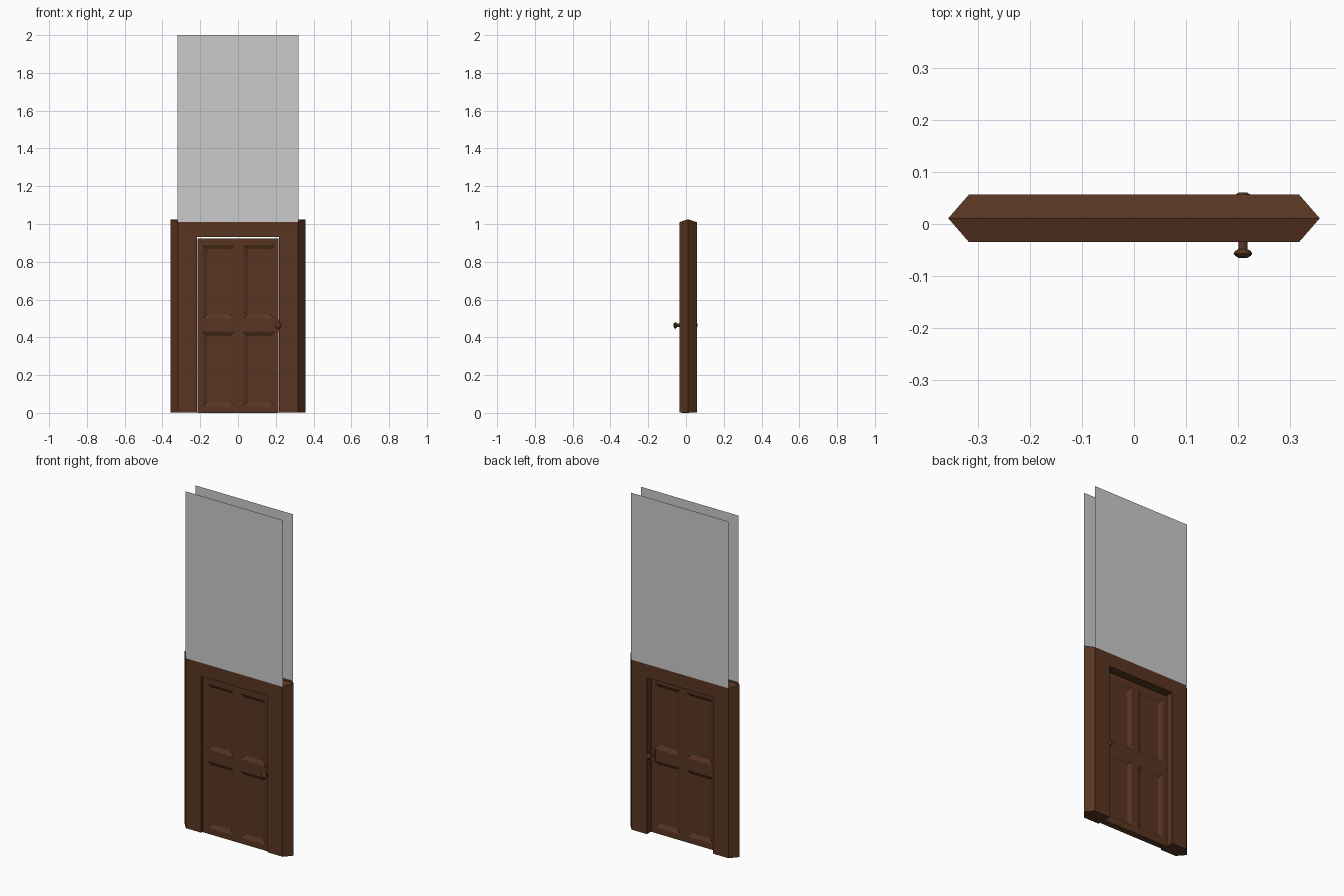
import bpy, bmesh, math

if "Cube" in bpy.data.objects:
    bpy.data.objects.remove(bpy.data.objects["Cube"])

Y_FRONT, Y_RIDGE, Y_BACK = -0.035, 0.011, 0.057
brown = bpy.data.materials.new("dark_wood")
brown.diffuse_color = (0.10, 0.036, 0.016, 1)
brown.use_nodes = True
brown.node_tree.nodes["Principled BSDF"].inputs["Base Color"].default_value = brown.diffuse_color


def finish(bm, name, mat=brown, fix_normals=True):
    if fix_normals:
        bmesh.ops.recalc_face_normals(bm, faces=bm.faces)
    mesh = bpy.data.meshes.new(name)
    bm.to_mesh(mesh)
    bm.free()
    obj = bpy.data.objects.new(name, mesh)
    bpy.context.collection.objects.link(obj)
    if mat:
        mesh.materials.append(mat)
    return obj


def box(name, x0, x1, y0, y1, z0, z1):
    bm = bmesh.new()
    bmesh.ops.create_cube(bm, size=1)
    for v in bm.verts:
        v.co = ((x0 + x1) / 2 + v.co.x * (x1 - x0),
                (y0 + y1) / 2 + v.co.y * (y1 - y0),
                (z0 + z1) / 2 + v.co.z * (z1 - z0))
    return finish(bm, name)


# door frame: pointed profile (half width, y, top height) swept up, over and down
profile = [(0.217, Y_FRONT, 0.93), (0.318, Y_FRONT, 1.01), (0.358, Y_RIDGE, 1.025),
           (0.318, Y_BACK, 1.01), (0.217, Y_BACK, 0.93)]
bm = bmesh.new()
stations = []
for side, top in ((-1, 0), (-1, 1), (1, 1), (1, 0)):
    stations.append([bm.verts.new((side * w, y, z if top else 0.002)) for w, y, z in profile])
n = len(profile)
for a, b in zip(stations, stations[1:]):
    for i in range(n):
        j = (i + 1) % n
        bm.faces.new((a[i], a[j], b[j], b[i]))
bm.faces.new(stations[0])
bm.faces.new(stations[-1])
finish(bm, "door_frame")

# door leaf: gridded faces, four sunken bevelled panels on each side
D0, D1 = -0.021, 0.016
xs = [-0.215, -0.185, -0.017, 0.03, 0.195, 0.215]
zs = [0.0, 0.035, 0.43, 0.50, 0.89, 0.924]
bm = bmesh.new()
grid = [[bm.verts.new((x, D0, z)) for z in zs] for x in xs]
for i in range(5):
    for k in range(5):
        bm.faces.new((grid[i][k], grid[i + 1][k], grid[i + 1][k + 1], grid[i][k + 1]))
ext = bmesh.ops.extrude_face_region(bm, geom=bm.faces[:], use_keep_orig=True)
for v in ext["geom"]:
    if isinstance(v, bmesh.types.BMVert):
        v.co.y = D1
bmesh.ops.recalc_face_normals(bm, faces=bm.faces)


def is_panel(f):
    c = f.calc_center_median()
    in_x = xs[1] < c.x < xs[2] or xs[3] < c.x < xs[4]
    in_z = zs[1] < c.z < zs[2] or zs[3] < c.z < zs[4]
    return in_x and in_z and abs(f.normal.y) > 0.9


bmesh.ops.inset_individual(bm, faces=[f for f in bm.faces if is_panel(f)],
                           thickness=0.032, depth=-0.012)
finish(bm, "door_leaf", fix_normals=False)

# lock plates and turned knobs on both faces
KX, KZ, SEG = 0.21, 0.463, 16
knob = [(0.0, 0.009), (0.026, 0.009), (0.029, 0.015), (0.034, 0.018),
        (0.038, 0.015), (0.042, 0.008)]
for label, face, s in (("front", D0, -1), ("back", D1, 1)):
    ya, yb = sorted((face, face + s * 0.003))
    box(label + "_lock_plate", 0.19, 0.2165, ya, yb, 0.43, 0.495)
    bm = bmesh.new()
    rings = []
    for d, r in knob:
        rings.append([bm.verts.new((KX + r * math.cos(2 * math.pi * i / SEG),
                                    face + s * d * 1.06,
                                    KZ + r * math.sin(2 * math.pi * i / SEG)))
                      for i in range(SEG)])
    for a, b in zip(rings, rings[1:]):
        for i in range(SEG):
            j = (i + 1) % SEG
            bm.faces.new((a[i], a[j], b[j], b[i]))
    bm.faces.new(rings[0])
    bm.faces.new(rings[-1])
    obj = finish(bm, label + "_knob")
    bpy.context.view_layer.objects.active = obj
    obj.select_set(True)
    bpy.ops.object.shade_smooth_by_angle(angle=math.radians(50))
    obj.select_set(False)

# grey wall sheets above the frame, one per face
for label, y, s in (("front", Y_FRONT, 1), ("back", Y_BACK, -1)):
    bm = bmesh.new()
    corners = [(-0.32 * s, 1.01), (0.32 * s, 1.01), (0.32 * s, 2.0), (-0.32 * s, 2.0)]
    bm.faces.new([bm.verts.new((x, y, z)) for x, z in corners])
    finish(bm, label + "_wall_sheet", mat=None, fix_normals=False)
